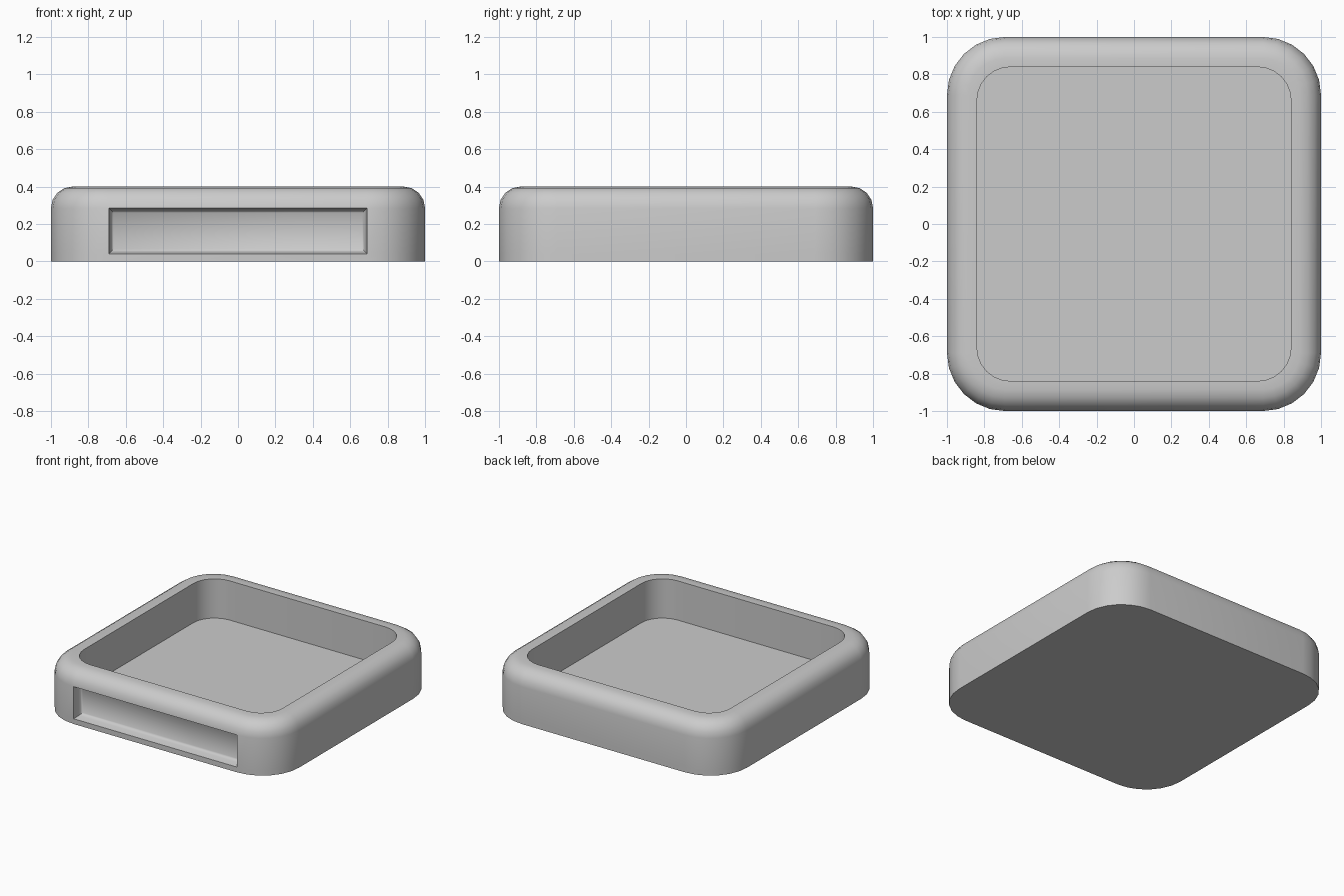
import bpy, bmesh
from math import sin, cos, pi, radians

if "Cube" in bpy.data.objects:
    bpy.data.objects.remove(bpy.data.objects["Cube"])

SEG = 6  # facets per rounded corner


def ring(bm, half, radius, z):
    """Rounded square loop of vertices at height z."""
    c = half - radius
    verts = []
    for q, (sx, sy) in enumerate([(1, 1), (-1, 1), (-1, -1), (1, -1)]):
        for i in range(SEG + 1):
            a = (q + i / SEG) * pi / 2
            verts.append(bm.verts.new((sx * c + radius * cos(a), sy * c + radius * sin(a), z)))
    return verts


# Section of the wall: (half width, corner radius, z), from base over the rim to the floor
R, FILLET, H = 0.31, 0.115, 0.4
section = [(1, R, 0), (1, R, 0.04)]
for i in range(5):
    a = i / 4 * pi / 2
    inset = FILLET * (1 - cos(a))
    section.append((1 - inset, R - inset, H - FILLET + FILLET * sin(a)))
section += [(0.84, 0.18, H), (0.84, 0.18, 0.1)]

bm = bmesh.new()
rings = [ring(bm, *s) for s in section]
n = len(rings[0])
for lower, upper in zip(rings, rings[1:]):
    for i in range(n):
        j = (i + 1) % n
        bm.faces.new((lower[i], lower[j], upper[j], upper[i]))
bm.faces.new(rings[0][::-1])
bm.faces.new(rings[-1])
bm.normal_update()

# Front recess: push the flat front panel inwards with a soft inner edge
panel = [f for f in bm.faces if f.normal.y < -0.99
         and f.calc_center_median().y < -0.99 and 0.1 < f.calc_center_median().z < 0.25
         and abs(f.calc_center_median().x) < 0.01]
for thickness, depth in [(0.012, -0.05), (0.008, -0.015), (0.015, -0.01)]:
    bmesh.ops.inset_individual(bm, faces=panel, thickness=thickness, depth=depth)

bmesh.ops.recalc_face_normals(bm, faces=bm.faces)
mesh = bpy.data.meshes.new("tray")
bm.to_mesh(mesh)
bm.free()
tray = bpy.data.objects.new("tray", mesh)
bpy.context.collection.objects.link(tray)
bpy.context.view_layer.objects.active = tray
tray.select_set(True)
bpy.ops.object.shade_smooth_by_angle(angle=radians(45))
